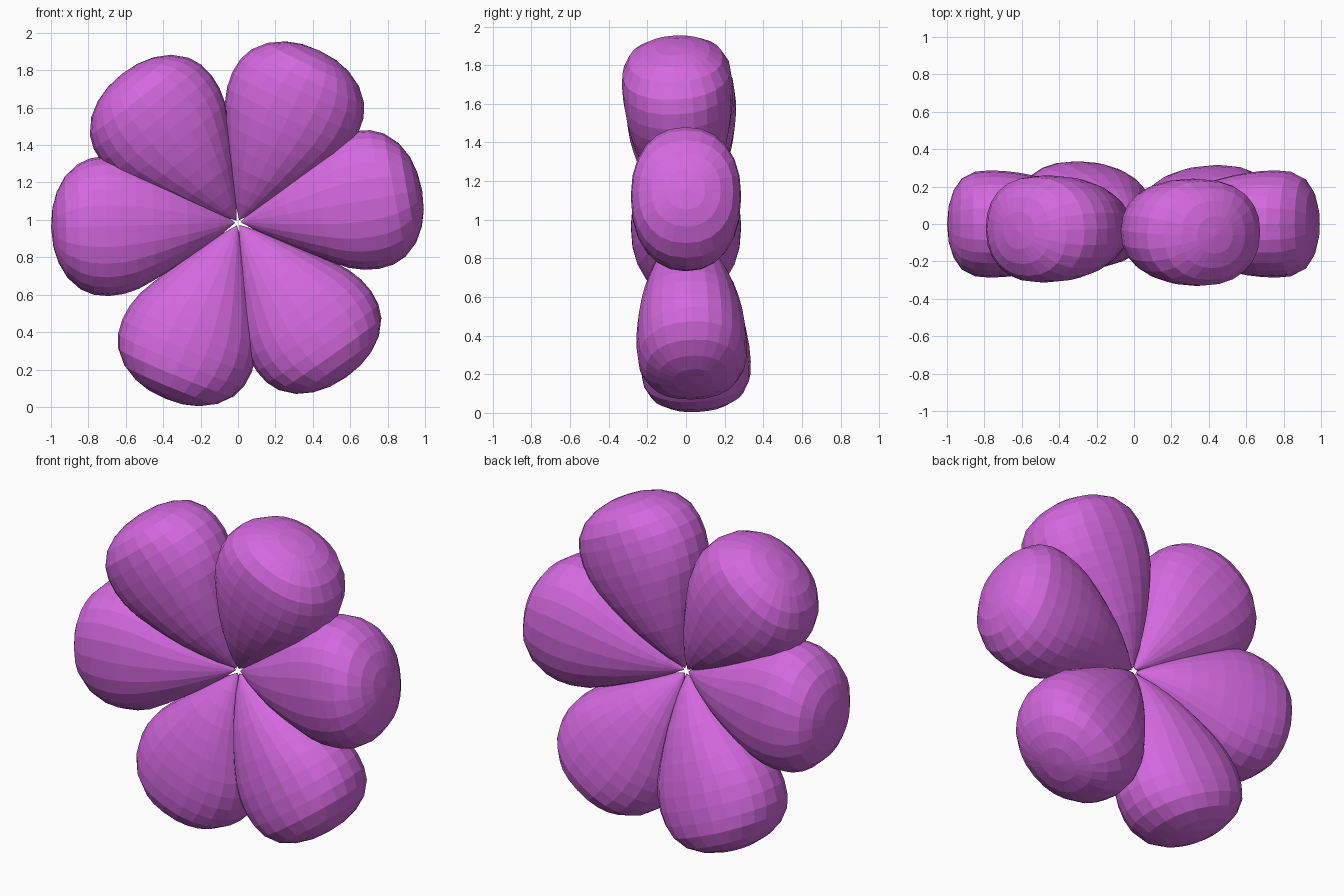
import bpy, bmesh
from math import sin, cos, pi, radians, copysign
from mathutils import Matrix, Vector

if "Cube" in bpy.data.objects:
    bpy.data.objects.remove(bpy.data.objects["Cube"])

CENTRE = Vector((0, 0, 0.985))
SEGMENTS = 24
# lobe profile: distance along axis, half width, half depth
PROFILE = [(0.10, .068, .070), (0.18, .124, .122), (0.27, .184, .172), (0.36, .240, .208),
           (0.45, .292, .238), (0.54, .340, .260), (0.62, .365, .275), (0.70, .374, .284),
           (0.78, .365, .286), (0.85, .335, .280), (0.92, .270, .245), (0.965, .190, .180),
           (0.99, .105, .100)]

mat = bpy.data.materials.new("orchid")
mat.diffuse_color = (0.66, 0.14, 0.74, 1)
mat.use_nodes = True
mat.node_tree.nodes["Principled BSDF"].inputs["Base Color"].default_value = mat.diffuse_color


def bulge(v):
    # slightly squared ellipse
    return copysign(abs(v) ** 0.9, v)


def petal(name, angle, lean, length):
    bm = bmesh.new()
    rings = []
    for s, w, d in PROFILE:
        rings.append([bm.verts.new((s, d * bulge(sin(2 * pi * i / SEGMENTS)),
                                    w * bulge(cos(2 * pi * i / SEGMENTS))))
                      for i in range(SEGMENTS)])
    inner = bm.verts.new((0.015, 0, 0))
    tip = bm.verts.new((1.0, 0, 0))
    for i in range(SEGMENTS):
        j = (i + 1) % SEGMENTS
        for a, b in zip(rings, rings[1:]):
            bm.faces.new((a[i], a[j], b[j], b[i]))
        bm.faces.new((inner, rings[0][j], rings[0][i]))
        bm.faces.new((tip, rings[-1][i], rings[-1][j]))
    # lean the lobe in depth, swing it round the flower, move to the centre
    bm.transform(Matrix.Translation(CENTRE)
                 @ Matrix.Rotation(radians(-angle), 4, 'Y')
                 @ Matrix.Rotation(radians(lean), 4, 'Z')
                 @ Matrix.Diagonal((length, 1, 1, 1)))
    bmesh.ops.recalc_face_normals(bm, faces=bm.faces[:])
    me = bpy.data.meshes.new(name)
    bm.to_mesh(me)
    bm.free()
    me.materials.append(mat)
    bpy.context.collection.objects.link(bpy.data.objects.new(name, me))


# six petals; upper ones lean forward, lower ones lean back
petal("petal_right", 10, 0, 1.0)
petal("petal_upper_right", 64.5, -3.3, 1.02)
petal("petal_upper_left", 128, -2, 1.01)
petal("petal_left", 181.5, 0, 1.0)
petal("petal_lower_left", 247.5, 3.6, 1.02)
petal("petal_lower_right", 305, 2.2, 1.01)
